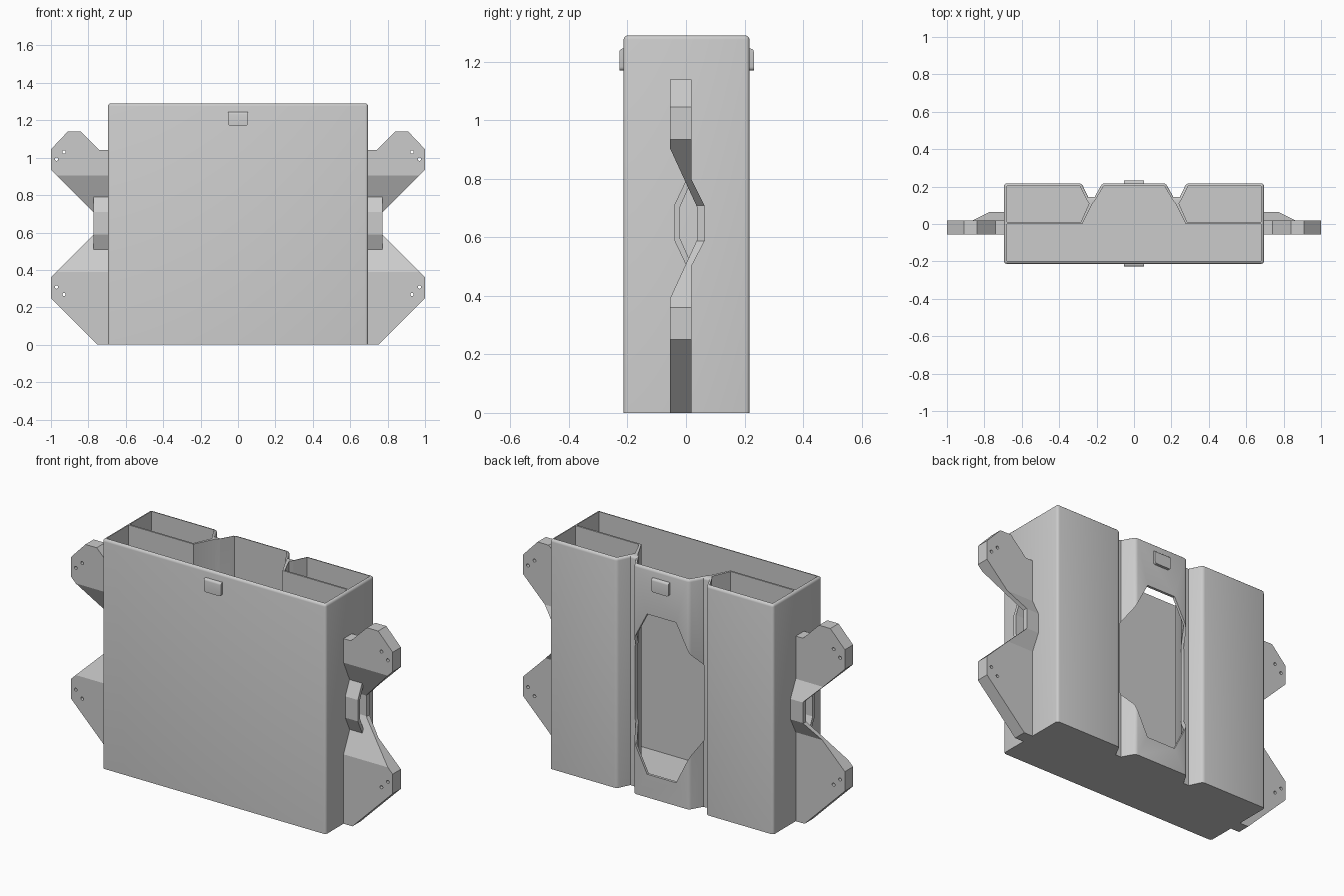
import bpy, bmesh, math
from mathutils import Vector

if "Cube" in bpy.data.objects:
    bpy.data.objects.remove(bpy.data.objects["Cube"], do_unlink=True)

grey = bpy.data.materials.new("plain_grey")
grey.use_nodes = True
colour = (0.6, 0.6, 0.6, 1)
grey.diffuse_color = colour
grey.node_tree.nodes["Principled BSDF"].inputs["Base Color"].default_value = colour

# Maps (profile u, profile v, extrusion depth) to x, y, z
AXES = {"x": lambda u, v, d: (d, u, v),
        "y": lambda u, v, d: (u, d, v),
        "z": lambda u, v, d: (u, v, d)}


def prism(name, profile, start, end, axis="z", bevel=0, choose=None):
    """Extrude a closed profile along an axis, with optional rounded edges."""
    place = AXES[axis]
    bm = bmesh.new()
    face = bm.faces.new([bm.verts.new(place(u, v, start)) for u, v in profile])
    grown = bmesh.ops.extrude_face_region(bm, geom=[face])["geom"]
    shift = Vector(place(0, 0, end - start))
    bmesh.ops.translate(bm, vec=shift, verts=[g for g in grown if isinstance(g, bmesh.types.BMVert)])
    bmesh.ops.recalc_face_normals(bm, faces=bm.faces)
    if bevel:
        bmesh.ops.bevel(bm, geom=[e for e in bm.edges if choose(e)], offset=bevel,
                        segments=3, profile=0.5, affect="EDGES", clamp_overlap=True)
    mesh = bpy.data.meshes.new(name)
    bm.to_mesh(mesh)
    bm.free()
    obj = bpy.data.objects.new(name, mesh)
    bpy.context.collection.objects.link(obj)
    mesh.materials.append(grey)
    return obj


def activate(obj):
    bpy.ops.object.select_all(action="DESELECT")
    obj.select_set(True)
    bpy.context.view_layer.objects.active = obj


def combine(obj, tool, operation="DIFFERENCE"):
    """Apply a boolean and discard the tool shape."""
    activate(obj)
    mod = obj.modifiers.new("cut", "BOOLEAN")
    mod.object, mod.operation, mod.solver = tool, operation, "EXACT"
    bpy.ops.object.modifier_apply(modifier=mod.name)
    bpy.data.objects.remove(tool, do_unlink=True)


def smooth(obj):
    activate(obj)
    bpy.ops.object.shade_smooth_by_angle(angle=math.radians(35))


def mirrored(half):
    return half + [(-u, v) for u, v in reversed(half)]


def mirror_copy(obj):
    activate(obj)
    mod = obj.modifiers.new("mirror", "MIRROR")
    mod.use_bisect_axis[0] = False
    bpy.ops.object.modifier_apply(modifier=mod.name)


# Body: open box with two grooves down the back
W, H = 0.695, 1.29
outer = mirrored([(W, -0.213), (W, 0.217), (0.28, 0.217), (0.245, 0.145),
                  (0.21, 0.145), (0.17, 0.217)])


def rounded_edge(e):
    a, b = (v.co for v in e.verts)
    upright = abs(a.z - b.z) > 0.1
    rim = min(a.z, b.z) > 1
    return (upright and abs(a.x) > 0.6) or rim or (upright and a.y > 0.2)


body = prism("body", outer, 0, H, bevel=0.014, choose=rounded_edge)

# Main compartment, wide at the front and narrow between the back pockets
main = mirrored([(0.68, -0.198), (0.68, 0), (0.277, 0), (0.222, 0.11),
                 (0.205, 0.13), (0.163, 0.202)])
combine(body, prism("main_cutter", main, 0.04, 1.4))

# Back pockets
for s in (1, -1):
    pocket = [(0.68, 0.01), (0.68, 0.202), (0.289, 0.202), (0.253, 0.13),
              (0.24, 0.11), (0.285, 0.01)]
    combine(body, prism("pocket_cutter", [(s * u, v) for u, v in pocket], 0.04, 1.4))

# Tall opening in the back panel
opening = mirrored([(0.09, 0.13), (0.215, 0.38), (0.215, 0.79), (0.09, 1.03)])
combine(body, prism("opening_cutter", opening, 0.09, 0.3, "y"))
smooth(body)

# Side wings: bent plate trimmed to an outline, with bolt holes
bend = [(0.018, 0), (0.018, 0.5), (0.065, 0.59), (0.065, 0.705), (0.018, 0.8),
        (0.018, 1.2), (-0.055, 1.2), (-0.055, 0.905), (0.037, 0.705),
        (0.037, 0.59), (-0.055, 0.39), (-0.055, 0)]
outline = [(0.68, 0), (0.75, 0), (1, 0.25), (1, 0.36), (0.773, 0.587),
           (0.773, 0.708), (1, 0.935), (1, 1.045), (0.91, 1.14), (0.84, 1.14),
           (0.74, 1.04), (0.68, 1.04)]
wing = prism("side_wings", bend, 0.69, 1.1, "x")
combine(wing, prism("wing_outline", outline, -0.2, 0.2, "y"), "INTERSECT")
for x, z in ((0.93, 0.268), (0.97, 0.308), (0.97, 0.992), (0.93, 1.03)):
    ring = [(x + 0.009 * math.cos(i * math.tau / 12), z + 0.009 * math.sin(i * math.tau / 12))
            for i in range(12)]
    combine(wing, prism("bolt_cutter", ring, -0.2, 0.2, "y"))
mirror_copy(wing)

# Strap loops in front of the wing bends
loop_half = [(0.018, 0.79), (-0.002, 0.79), (-0.04, 0.71), (-0.04, 0.59), (-0.002, 0.51),
             (0.018, 0.51), (-0.02, 0.595), (-0.02, 0.705)]
loops = prism("strap_loops", loop_half, 0.69, 0.773, "x")
mirror_copy(loops)

# Small catches near the rim, front and back
for name, wall, side in (("front_catch", -0.213, -1), ("back_catch", 0.217, 1)):
    tab = [(-0.053, 1.17), (0.053, 1.17), (0.053, 1.245), (-0.053, 1.245)]
    catch = prism(name, tab, wall - side * 0.005, wall + side * 0.015, "y", 0.012,
                  lambda e: all(v.co.z < 1.2 for v in e.verts) is False
                  and abs(e.verts[0].co.y - e.verts[1].co.y) < 0.001
                  and all(abs(v.co.y) > 0.22 and v.co.z > 1.2 for v in e.verts)
                  or (abs(e.verts[0].co.y - e.verts[1].co.y) > 0.001 and e.verts[0].co.z < 1.2))
    smooth(catch)
